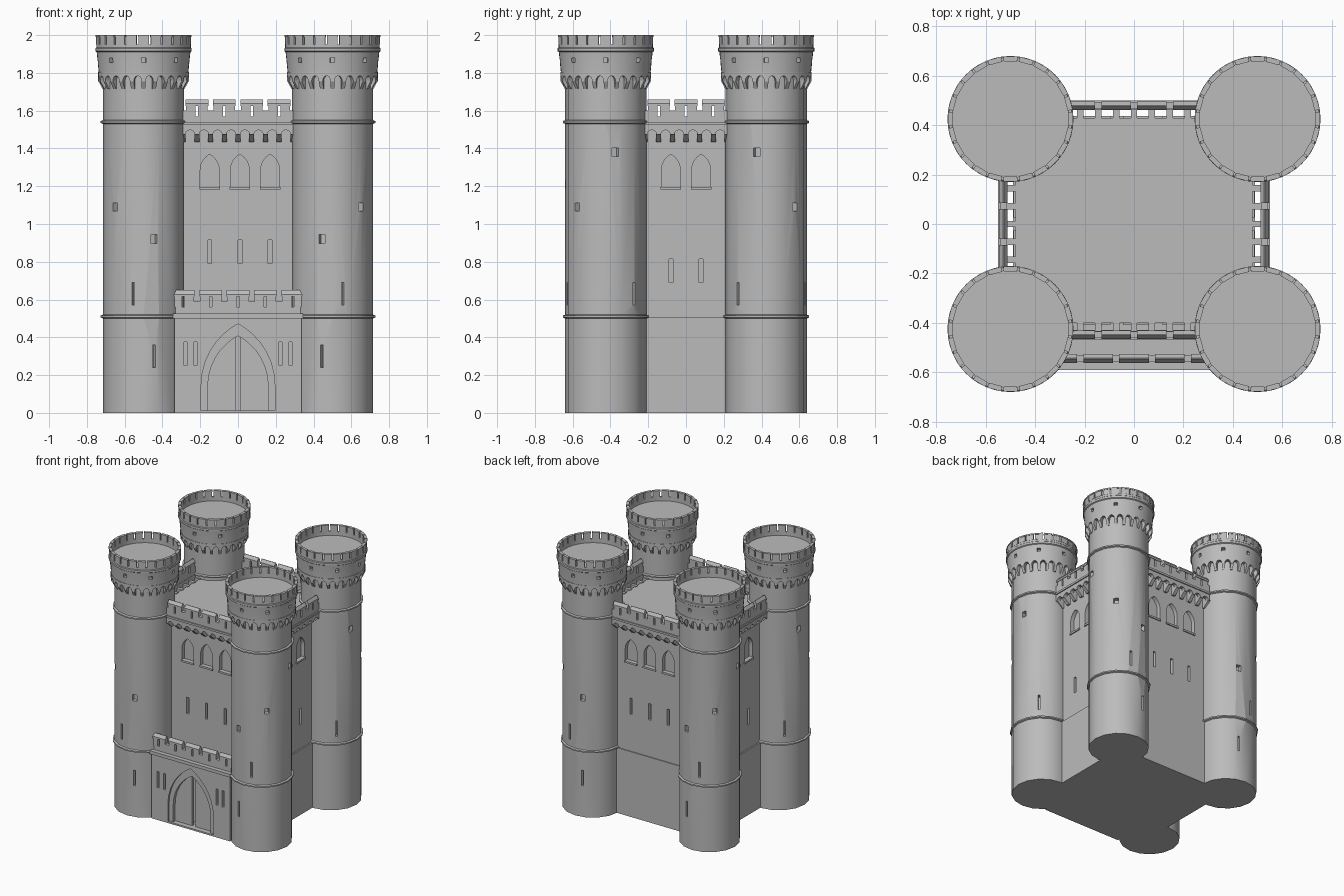
import bpy, bmesh
from math import sin, cos, pi, radians, sqrt

if "Cube" in bpy.data.objects:
    bpy.data.objects.remove(bpy.data.objects["Cube"])

stone = bpy.data.materials.new("grey stone")
stone.use_nodes = True
COLOUR = (0.5, 0.5, 0.5, 1)
stone.diffuse_color = COLOUR
stone.node_tree.nodes["Principled BSDF"].inputs["Base Color"].default_value = COLOUR


# placement: (u along, d outward, z up) -> world
def flat(angle, dist):
    c, s = round(cos(angle)), round(sin(angle))
    return lambda u, d, z: (c * u + s * (dist + d), s * u - c * (dist + d), z)


def tower(sx, sy):
    return lambda u, d, z: (sx * (0.5 + d * sin(u)), sy * (0.425 + d * cos(u)), z)


def skin(bm, loops, place, closed=False):
    """Solid lofted through equal loops of (u, d, z) points."""
    rings = [[bm.verts.new(place(*p)) for p in loop] for loop in loops]
    n = len(rings[0])
    for a, b in zip(rings, rings[1:]):
        for i in range(n):
            bm.faces.new((a[i], a[(i + 1) % n], b[(i + 1) % n], b[i]))
    bm.faces.new(rings[0])
    bm.faces.new(rings[-1])


def box(bm, u, bottom, z, place, top=None):
    top = top or bottom
    skin(bm, [[(x, bottom[0], z[0]), (x, bottom[1], z[0]),
               (x, top[1], z[1]), (x, top[0], z[1])] for x in u], place)


def pointed(width, z0, spring, centre=0, n=8):
    """Outline of a pointed arch opening."""
    h, rad = width / 2, width * 0.95
    off = rad - h
    apex = sqrt(rad * rad - off * off)
    right = []
    for i in range(n + 1):
        z = apex * sin(i / n * pi / 2)
        right.append((sqrt(max(rad * rad - z * z, 0)) - off, spring + z))
    right[-1] = (0, spring + apex)
    left = [(-x, z) for x, z in reversed(right[:-1])]
    return [(centre + x, z) for x, z in [(h, z0)] + right + left + [(-h, z0)]]


def prism(bm, outline, d, place):
    skin(bm, [[(u, k, z) for u, z in outline] for k in d], place)


def arcade(bm, start, pitch, count, d, z, place):
    """Row of small round arches: z = springing, crown, top."""
    loops = []
    for i in range(count):
        for f, arch in ((0, 0), (0.17, 0), (0.2, 0.45), (0.32, 0.85), (0.5, 1),
                        (0.68, 0.85), (0.8, 0.45), (0.83, 0)):
            u, low = start + (i + f) * pitch, z[0] + arch * (z[1] - z[0])
            loops.append([(u, d[0], low), (u, d[1], low), (u, d[1], z[2]), (u, d[0], z[2])])
    end = start + count * pitch
    loops.append([(end, b, c) for _, b, c in loops[0]])
    skin(bm, loops, place)


def lathe(bm, profile, n, place):
    rings = []
    for r, z in profile:
        count = n if r else 1
        rings.append([bm.verts.new(place(2 * pi * i / n, r, z)) for i in range(count)])
    for a, b in zip(rings, rings[1:]):
        for i in range(n):
            j = (i + 1) % n
            quad = [a[i % len(a)], a[j % len(a)], b[j % len(b)], b[i % len(b)]]
            bm.faces.new(list(dict.fromkeys(quad)))


def finish(name, bm, smooth=True):
    bmesh.ops.recalc_face_normals(bm, faces=bm.faces)
    mesh = bpy.data.meshes.new(name)
    bm.to_mesh(mesh)
    bm.free()
    obj = bpy.data.objects.new(name, mesh)
    bpy.context.collection.objects.link(obj)
    mesh.materials.append(stone)
    bpy.ops.object.select_all(action='DESELECT')
    obj.select_set(True)
    bpy.context.view_layer.objects.active = obj
    if smooth:
        bpy.ops.object.shade_smooth_by_angle(angle=radians(30))
    return obj


def carve(obj, cut_bm):
    cutter = finish("cutter", cut_bm, False)
    cutter.hide_render = True
    mod = obj.modifiers.new("openings", 'BOOLEAN')
    mod.operation, mod.solver, mod.object = 'DIFFERENCE', 'EXACT', cutter
    bpy.context.view_layer.objects.active = obj
    bpy.ops.object.modifier_apply(modifier=mod.name)
    bpy.data.objects.remove(cutter)


def parapet(bm, count, pitch, d, z, place, half):
    """Battlement wall with slit merlons and ridged caps."""
    mid = (d[0] + d[1]) / 2
    box(bm, (-half, half), d, (z, z + 0.06), place)
    for i in range(count):
        c = (i - (count - 1) / 2) * pitch
        for s in (-1, 1):
            box(bm, (c + s * 0.007, c + s * 0.057), d, (z + 0.06, z + 0.115), place)
            box(bm, (c + s * 0.055, c + s * pitch / 2), d, (z + 0.06, z + 0.09), place)
        box(bm, (c - 0.06, c + 0.06), (d[0] - 0.004, d[1] + 0.004), (z + 0.115, z + 0.128), place)
        box(bm, (c - 0.06, c + 0.06), (d[0] - 0.004, d[1] + 0.004), (z + 0.128, z + 0.15),
            place, (mid - 0.002, mid + 0.002))


# corner towers
for sx in (-1, 1):
    for sy in (-1, 1):
        at = tower(sx, sy)
        label = ("front_" if sy < 0 else "back_") + ("left" if sx > 0 else "right")

        bm = bmesh.new()
        shaft = [(0, 0), (0.215, 0)]
        for z in (0.5, 1.53):
            shaft += [(0.215, z), (0.227, z + 0.005), (0.227, z + 0.015), (0.215, z + 0.02)]
        lathe(bm, shaft + [(0.215, 1.8), (0, 1.8)], 16, at)
        cut = bmesh.new()
        for deg, z, w, h in ((45, 1.09, 0.08, 0.02), (-15, 0.92, 0.08, 0.024), (104, 1.38, 0.08, 0.022),
                             (15, 0.63, 0.035, 0.06), (135, 0.63, 0.035, 0.06), (-15, 0.3, 0.035, 0.06)):
            a = radians(deg)
            box(cut, (a - w, a + w), (0.18, 0.25), (z - h, z + h), at)
        carve(finish(label + "_tower_shaft", bm), cut)

        # hollow crown with little windows
        bm = bmesh.new()
        lathe(bm, [(0, 1.79), (0.237, 1.79), (0.237, 1.8), (0.248, 1.91), (0.255, 1.915),
                   (0.255, 1.93), (0.25, 1.935), (0.25, 1.95), (0.236, 1.95), (0.236, 1.92), (0, 1.92)], 48, at)
        cut = bmesh.new()
        lathe(cut, [(0, 1.82), (0.215, 1.82), (0.215, 1.9), (0, 1.9)], 24, at)
        for i in range(8):
            a = i * pi / 4
            box(cut, (a - 0.05, a + 0.05), (0.19, 0.28), (1.855, 1.88), at)
        carve(finish(label + "_tower_crown", bm), cut)

        bm = bmesh.new()
        step = pi / 12
        arcade(bm, 0, step, 24, (0.205, 0.24), (1.755, 1.785, 1.805), at)
        for i in range(24):
            a = i * step
            box(bm, (a - 0.045, a + 0.045), (0.2, 0.217), (1.715, 1.757), at, (0.2, 0.24))
            box(bm, (a - 0.11, a + 0.11), (0.236, 0.252), (1.95, 1.99), at)
            box(bm, (a - 0.115, a + 0.115), (0.234, 0.255), (1.99, 2.0), at)
        finish(label + "_tower_battlements", bm)

# main keep: hollow block, roof and plinth
world = flat(0, 0)
bm = bmesh.new()
box(bm, (-0.48, 0.48), (-0.43, 0.4), (0.4, 1.51), world)
cut = bmesh.new()
box(cut, (-0.43, 0.43), (-0.38, 0.35), (0.52, 1.46), world)
sides = (("front", 0, 0.4, 4, 0.01), ("left", pi / 2, 0.48, 3, 0),
         ("back", pi, 0.43, 4, -0.01), ("right", -pi / 2, 0.48, 3, 0))
for name, angle, dist, count, shift in sides:
    at = flat(angle, dist)
    low = 0.79 if count == 4 else 0.69
    for i in range(count - 1):
        u = shift + (i - (count - 2) / 2) * 0.16
        box(cut, (u - 0.01, u + 0.01), (-0.1, 0.05), (low, low + 0.125), at)
        prism(cut, pointed(0.1, 1.19, 1.285, u), (-0.03, 0.05), at)
carve(finish("keep_walls", bm), cut)

bm = bmesh.new()
box(bm, (-0.49, 0.49), (-0.437, 0.41), (0, 0.505), world)
finish("keep_plinth", bm)

# wall-top battlements, brackets and window sills
for name, angle, dist, count, shift in sides:
    at = flat(angle, dist)
    half = 0.29 if count == 4 else 0.2175
    bm = bmesh.new()
    parapet(bm, count, 0.145, (0.035, 0.062), 1.51, at, half)
    box(bm, (-half, half), (0.033, 0.07), (1.525, 1.54), at)
    arcade(bm, -half, 0.0725, count * 2, (0.035, 0.062), (1.475, 1.498, 1.515), at)
    for i in range(count * 2 + 1):
        u = (i - count) * 0.0725
        box(bm, (u - 0.013, u + 0.013), (-0.01, 0.012), (1.435, 1.48), at, (-0.01, 0.062))
        box(bm, (u - 0.013, u + 0.013), (-0.01, 0.05), (1.48, 1.515), at)
    for i in range(count - 1):
        u = shift + (i - (count - 2) / 2) * 0.16
        box(bm, (u - 0.054, u + 0.054), (-0.025, 0.008), (1.182, 1.196), at)
    finish(name + "_wall_battlements", bm)

# gatehouse with stepped arch and slits
at = flat(0, 0.58)
bm = bmesh.new()
box(bm, (-0.337, 0.337), (-0.2, 0), (0, 0.505), at)
cut = bmesh.new()
prism(cut, pointed(0.39, 0.012, 0.145), (-0.015, 0.05), at)
for s in (-1, 1):
    for u in (0.225, 0.278):
        box(cut, (s * u - 0.009, s * u + 0.009), (-0.03, 0.05), (0.25, 0.375), at)
gate = finish("gatehouse", bm)
carve(gate, cut)
cut = bmesh.new()
prism(cut, pointed(0.32, 0.012, 0.14), (-0.1, 0.05), at)
carve(gate, cut)

bm = bmesh.new()
box(bm, (-0.345, 0.345), (-0.15, 0.01), (0.5, 0.525), at)
parapet(bm, 5, 0.145, (-0.05, -0.022), 0.5, at, 0.33)
finish("gatehouse_battlements", bm)

# pair of door leaves, a gap between them
for s, name in ((-1, "right_door"), (1, "left_door")):
    bm = bmesh.new()
    half_arch = [(s * max(u, 0.014), z) for u, z in pointed(0.32, 0.012, 0.14) if u > -0.001]
    half_arch.append((s * 0.014, 0.012))
    prism(bm, half_arch, (-0.06, -0.04), at)
    finish(name, bm)
